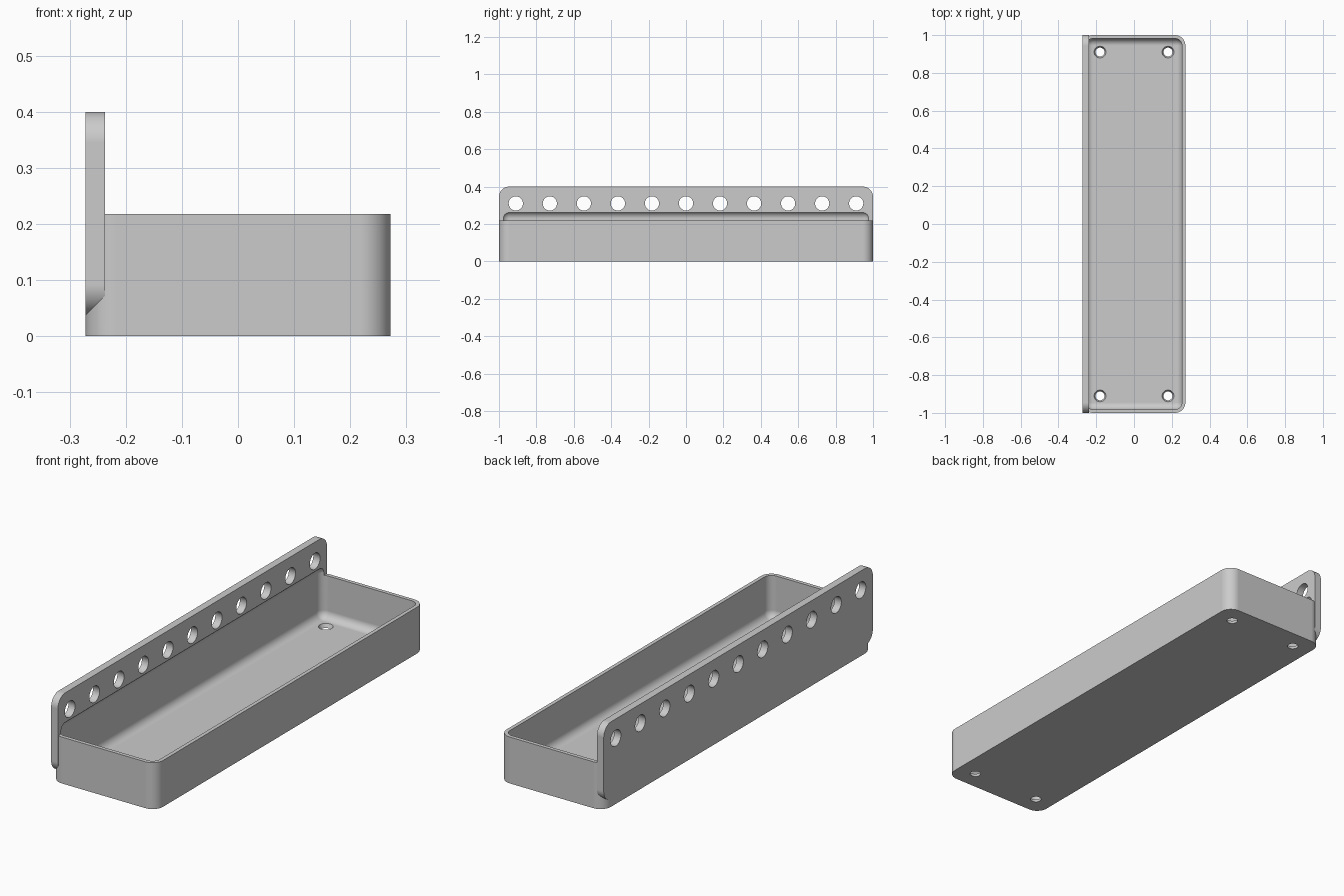
import bpy, bmesh, math
from mathutils import Matrix, Vector

cube = bpy.data.objects.get("Cube")
if cube:
    bpy.data.objects.remove(cube, do_unlink=True)

grey = bpy.data.materials.new("light grey plastic")
grey.use_nodes = True
colour = (0.6, 0.6, 0.6, 1)
grey.diffuse_color = colour
grey.node_tree.nodes["Principled BSDF"].inputs["Base Color"].default_value = colour


def finish(name, bm):
    bmesh.ops.recalc_face_normals(bm, faces=bm.faces)
    mesh = bpy.data.meshes.new(name)
    bm.to_mesh(mesh)
    bm.free()
    mesh.materials.append(grey)
    obj = bpy.data.objects.new(name, mesh)
    bpy.context.collection.objects.link(obj)
    return obj


def rounded_box(name, low, high, radius, axes):
    """Box whose edges parallel to the given axes are rounded."""
    low, high = Vector(low), Vector(high)
    bm = bmesh.new()
    bmesh.ops.create_cube(bm, size=1, matrix=Matrix.Translation((low + high) / 2)
                          @ Matrix.Diagonal((high - low).to_4d()))
    edges = [e for e in bm.edges
             if any(abs((e.verts[0].co - e.verts[1].co).normalized()[a]) > 0.9 for a in axes)]
    bmesh.ops.bevel(bm, geom=edges, offset=radius, segments=10, profile=0.5, affect='EDGES')
    return finish(name, bm)


def combine(target, other, operation):
    mod = target.modifiers.new(operation, 'BOOLEAN')
    mod.operation = operation
    mod.solver = 'EXACT'
    mod.object = other
    bpy.ops.object.select_all(action='DESELECT')
    bpy.context.view_layer.objects.active = target
    target.select_set(True)
    bpy.ops.object.modifier_apply(modifier=mod.name)
    bpy.data.objects.remove(other, do_unlink=True)


HALF_X, WALL, PLATE = 0.272, 0.018, 0.035

# Tray body with a taller mounting plate along its left side
tray = rounded_box("mounting_tray", (-HALF_X, -1, 0), (HALF_X, 1, 0.218), 0.055, [2])
plate = rounded_box("mounting_plate", (-HALF_X, -1, 0.037), (PLATE - HALF_X, 1, 0.4), 0.055, [0])
combine(tray, plate, 'UNION')

# Cavity, rounded on every edge, which scoops slightly into the plate
inner = HALF_X - WALL
cavity = rounded_box("cavity_cutter", (-inner, WALL - 1, WALL), (inner, 1 - WALL, 0.267),
                     0.037, [0, 1, 2])
combine(tray, cavity, 'DIFFERENCE')

# Row of plate holes and four tapered floor holes
bm = bmesh.new()
for i in range(-5, 6):
    bmesh.ops.create_cone(bm, cap_ends=True, segments=40, radius1=0.038, radius2=0.038, depth=0.1,
                          matrix=Matrix.Translation((-0.255, i * 0.182, 0.31))
                          @ Matrix.Rotation(math.pi / 2, 4, 'Y'))
for x in (-0.18, 0.18):
    for y in (-0.91, 0.91):
        bmesh.ops.create_cone(bm, cap_ends=True, segments=32, radius1=0.0195, radius2=0.0365,
                              depth=0.04, matrix=Matrix.Translation((x, y, 0.01)))
combine(tray, finish("hole_cutter", bm), 'DIFFERENCE')

# Smooth fillets while keeping the flats clean
bpy.ops.object.select_all(action='DESELECT')
bpy.context.view_layer.objects.active = tray
tray.select_set(True)
bpy.ops.object.shade_smooth_by_angle(angle=math.radians(30))
weighted = tray.modifiers.new("clean flats", 'WEIGHTED_NORMAL')
weighted.keep_sharp = True
